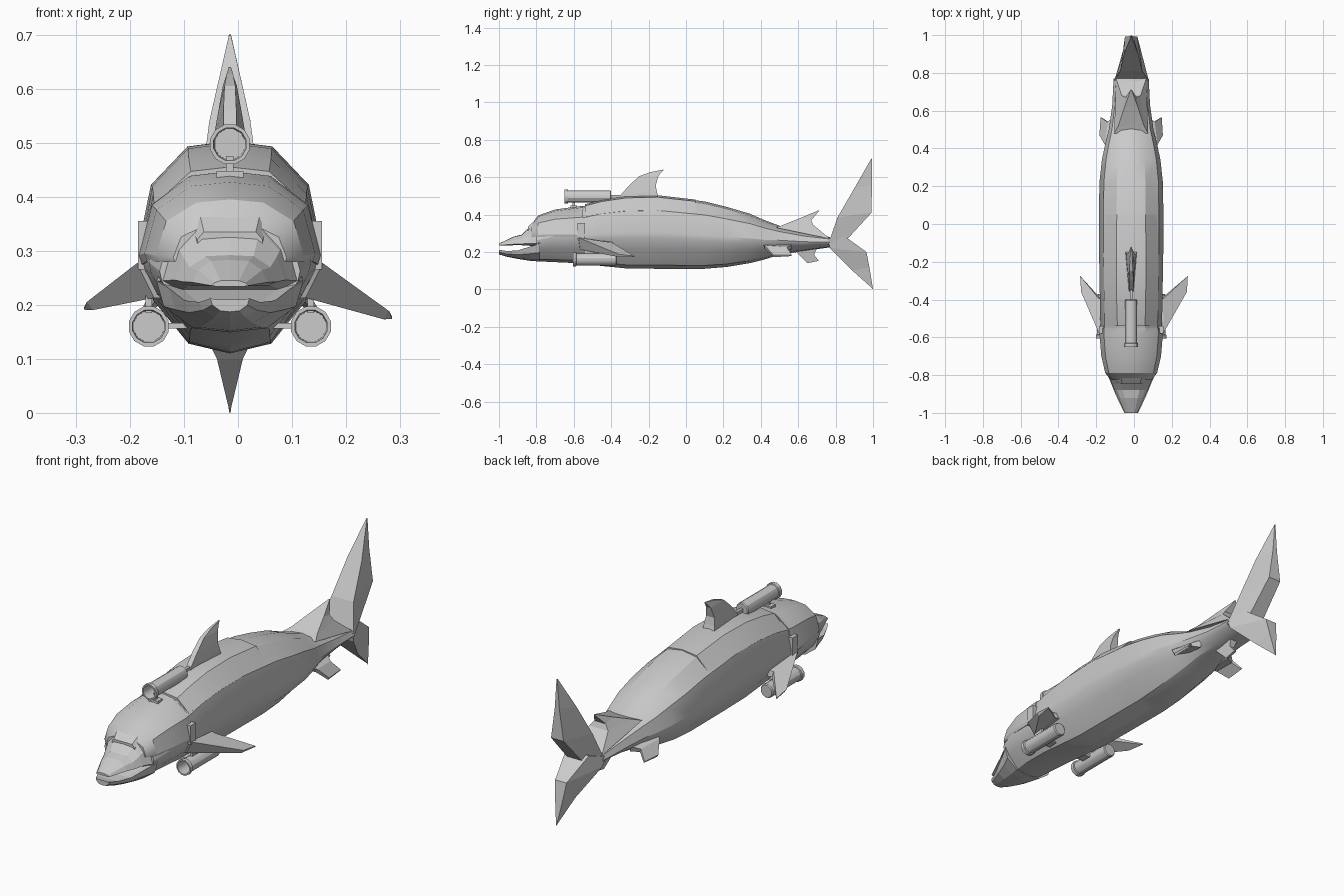
import bpy, bmesh, math

CX = -0.015  # body centre line


def loft(name, rings, smooth=None):
    """Skin closed rings of equal point count and cap both ends."""
    bm = bmesh.new()
    vs = [[bm.verts.new(p) for p in r] for r in rings]
    n = len(vs[0])
    for a, b in zip(vs, vs[1:]):
        for i in range(n):
            j = (i + 1) % n
            bm.faces.new((a[i], a[j], b[j], b[i]))
    bm.faces.new(vs[0])
    bm.faces.new(vs[-1])
    bmesh.ops.remove_doubles(bm, verts=bm.verts, dist=0.0005)
    bmesh.ops.recalc_face_normals(bm, faces=bm.faces)
    me = bpy.data.meshes.new(name)
    bm.to_mesh(me)
    bm.free()
    ob = bpy.data.objects.new(name, me)
    bpy.context.collection.objects.link(ob)
    if smooth:
        bpy.ops.object.select_all(action='DESELECT')
        ob.select_set(True)
        bpy.context.view_layer.objects.active = ob
        bpy.ops.object.shade_smooth_by_angle(angle=math.radians(smooth))
    return ob


def hull(name, half, stations, smooth=None):
    """Loft a mirrored half section; station = y, bottom, top, half width."""
    full = half + [(-x, t) for x, t in reversed(half) if x > 0]
    loft(name, [[(CX + x * w, y, b + t * (c - b)) for x, t in full]
                for y, b, c, w in stations], smooth)


def fin(name, rows):
    """Upright fin; row = front y, front z, front half width, back y, back z, back half width."""
    loft(name, [[(CX - w0, y0, z0), (CX + w0, y0, z0), (CX + w1, y1, z1), (CX - w1, y1, z1)]
                for y0, z0, w0, y1, z1, w1 in rows])


def box(name, c, s):
    q = [(-1, -1), (1, -1), (1, 1), (-1, 1)]
    loft(name, [[(c[0] + a * s[0] / 2, c[1] + b * s[1] / 2, c[2] + k * s[2] / 2) for a, b in q]
                for k in (-1, 1)])


def cannon(name, x, z, y0, y1):
    prof = [(0.004, y0 + 0.08), (0.029, y0 + 0.08), (0.031, y0), (0.038, y0), (0.038, y0 + 0.018),
            (0.033, y0 + 0.02), (0.033, y1 - 0.005), (0.029, y1)]
    ang = [math.tau * (i + 0.5) / 12 for i in range(12)]
    loft(name, [[(x + r * math.cos(a), y, z + r * math.sin(a)) for a in ang] for r, y in prof], 30)


# Body and tail stalk
section = [(0, 1), (0.45, 0.965), (0.86, 0.8), (1, 0.5), (0.97, 0.42),
           (0.83, 0.27), (0.45, 0.05), (0, 0)]
hull("body", section, [
    (-0.80, 0.15, 0.375, 0.13), (-0.73, 0.147, 0.41, 0.15), (-0.58, 0.14, 0.435, 0.162),
    (-0.45, 0.125, 0.475, 0.165), (-0.32, 0.112, 0.495, 0.167), (-0.15, 0.11, 0.5, 0.17),
    (0.10, 0.11, 0.47, 0.17), (0.22, 0.12, 0.44, 0.168), (0.34, 0.14, 0.405, 0.155),
    (0.42, 0.16, 0.37, 0.138), (0.50, 0.185, 0.34, 0.118), (0.63, 0.205, 0.305, 0.1),
    (0.77, 0.225, 0.28, 0.093)], 25)

# Upper head with beak, and open lower jaw
hull("upper_beak", [(0, 1), (0.5, 0.96), (0.85, 0.6), (1, 0.12), (0.75, 0), (0, 0)], [
    (-0.78, 0.225, 0.385, 0.135), (-0.83, 0.232, 0.345, 0.108), (-0.845, 0.235, 0.325, 0.102),
    (-0.88, 0.236, 0.292, 0.088), (-0.92, 0.236, 0.283, 0.07), (-1.0, 0.234, 0.245, 0.034)])
hull("lower_jaw", [(0, 0.9), (0.7, 0.9), (1, 1), (0.9, 0.5), (0.5, 0.08), (0, 0)], [
    (-0.78, 0.149, 0.245, 0.136), (-0.83, 0.152, 0.23, 0.112), (-0.9, 0.163, 0.208, 0.084),
    (-0.96, 0.175, 0.205, 0.056), (-1.0, 0.187, 0.212, 0.036)])

# Head shell, brow plate and collar
shell = [(0, 1), (0.45, 0.95), (0.86, 0.65), (1, 0.1), (0.97, 0), (0, 0)]
hull("head_shell", shell, [
    (-0.825, 0.28, 0.35, 0.105), (-0.79, 0.28, 0.395, 0.137), (-0.70, 0.28, 0.427, 0.158),
    (-0.58, 0.275, 0.443, 0.168), (-0.55, 0.275, 0.447, 0.166)], 30)
hull("brow_plate", [(0, 1), (0.8, 1), (1, 0.6), (1, 0), (0, 0)], [
    (-0.845, 0.3, 0.335, 0.06), (-0.815, 0.3, 0.362, 0.068)])

# Back plate seen as a long curved seam
hull("back_plate", [(0, 1), (0.5, 0.96), (0.93, 0.68), (0.88, 0.62), (0, 0.62)], [
    (-0.54, 0.25, 0.455, 0.145), (-0.45, 0.25, 0.479, 0.152), (-0.32, 0.25, 0.499, 0.155),
    (-0.15, 0.25, 0.503, 0.157), (0.05, 0.25, 0.48, 0.152)], 30)

# Dorsal fin
fin("dorsal_fin", [(-0.37, 0.47, 0.012, -0.14, 0.47, 0.032), (-0.345, 0.51, 0.012, -0.155, 0.52, 0.028),
                   (-0.30, 0.56, 0.012, -0.162, 0.555, 0.022), (-0.25, 0.605, 0.01, -0.148, 0.605, 0.013),
                   (-0.19, 0.627, 0.006, -0.135, 0.622, 0.007), (-0.122, 0.64, 0.002, -0.12, 0.638, 0.002)])

# Rear dorsal wedge with notched back
fin("rear_dorsal_fin", [(0.48, 0.33, 0.09, 0.77, 0.27, 0.08), (0.52, 0.345, 0.068, 0.68, 0.345, 0.05),
                        (0.62, 0.385, 0.035, 0.67, 0.37, 0.03), (0.71, 0.423, 0.002, 0.712, 0.42, 0.002)])

# Tail lobes
fin("tail_upper_lobe", [(0.76, 0.24, 0.093, 0.85, 0.255, 0.04), (0.81, 0.385, 0.058, 0.992, 0.41, 0.033),
                        (0.90, 0.54, 0.038, 0.994, 0.56, 0.012), (0.99, 0.698, 0.002, 0.995, 0.7, 0.002)])
fin("tail_lower_lobe", [(0.76, 0.265, 0.09, 0.84, 0.29, 0.06), (0.77, 0.22, 0.085, 0.965, 0.2, 0.03),
                        (0.89, 0.10, 0.024, 0.98, 0.12, 0.02), (0.998, 0.004, 0.001, 1.0, 0.0, 0.001)])

# Anal fin
fin("anal_fin", [(0.57, 0.225, 0.02, 0.70, 0.22, 0.02), (0.60, 0.19, 0.016, 0.685, 0.185, 0.012),
                 (0.65, 0.14, 0.006, 0.71, 0.152, 0.006)])

for side, s, tip in (("left", -1, 0.195), ("right", 1, 0.178)):
    # Pectoral fin, thick at the shoulder and thin at the tip
    far = 0.285 - s * CX
    loft(side + "_pectoral_fin", [[(CX + s * x, y, z) for x, y, z in r] for r in (
        [(0.12, -0.59, 0.28), (0.12, -0.39, 0.26), (0.10, -0.38, 0.225), (0.10, -0.57, 0.21)],
        [(0.172, -0.575, 0.277), (0.172, -0.395, 0.25), (0.165, -0.39, 0.225), (0.14, -0.565, 0.213)],
        [(far - 0.005, -0.36, tip + 0.01), (far, -0.275, tip), (far, -0.275, tip - 0.004),
         (far - 0.015, -0.36, tip - 0.005)])])
    # Pelvic fin
    loft(side + "_pelvic_fin", [[(CX + s * x, y, z) for x, y, z in r] for r in (
        [(0.10, 0.40, 0.245), (0.09, 0.57, 0.24), (0.08, 0.56, 0.21), (0.09, 0.42, 0.215)],
        [(0.140, 0.42, 0.235), (0.125, 0.54, 0.225), (0.12, 0.54, 0.21), (0.13, 0.42, 0.22)],
        [(0.168, 0.47, 0.183), (0.162, 0.565, 0.185), (0.158, 0.565, 0.178), (0.162, 0.47, 0.172)])])
    # Shoulder socket
    box(side + "_shoulder_socket", (CX + s * 0.15, -0.56, 0.31), (0.04, 0.04, 0.09))
    # Side cannon and its mounts
    gx = CX + s * 0.15
    cannon(side + "_cannon", gx, 0.16, -0.605, -0.37)
    box(side + "_cannon_post", (gx, -0.52, 0.21), (0.012, 0.05, 0.05))
    box(side + "_cannon_arm", (CX + s * 0.1, -0.5, 0.161), (0.06, 0.05, 0.01))

# Top cannon and its mounts
cannon("top_cannon", CX, 0.497, -0.65, -0.4)
box("top_cannon_post", (CX, -0.60, 0.45), (0.014, 0.014, 0.05))
box("top_cannon_foot", (CX, -0.60, 0.44), (0.05, 0.035, 0.016))
box("top_cannon_rear_rod", (CX, -0.37, 0.497), (0.014, 0.09, 0.016))
